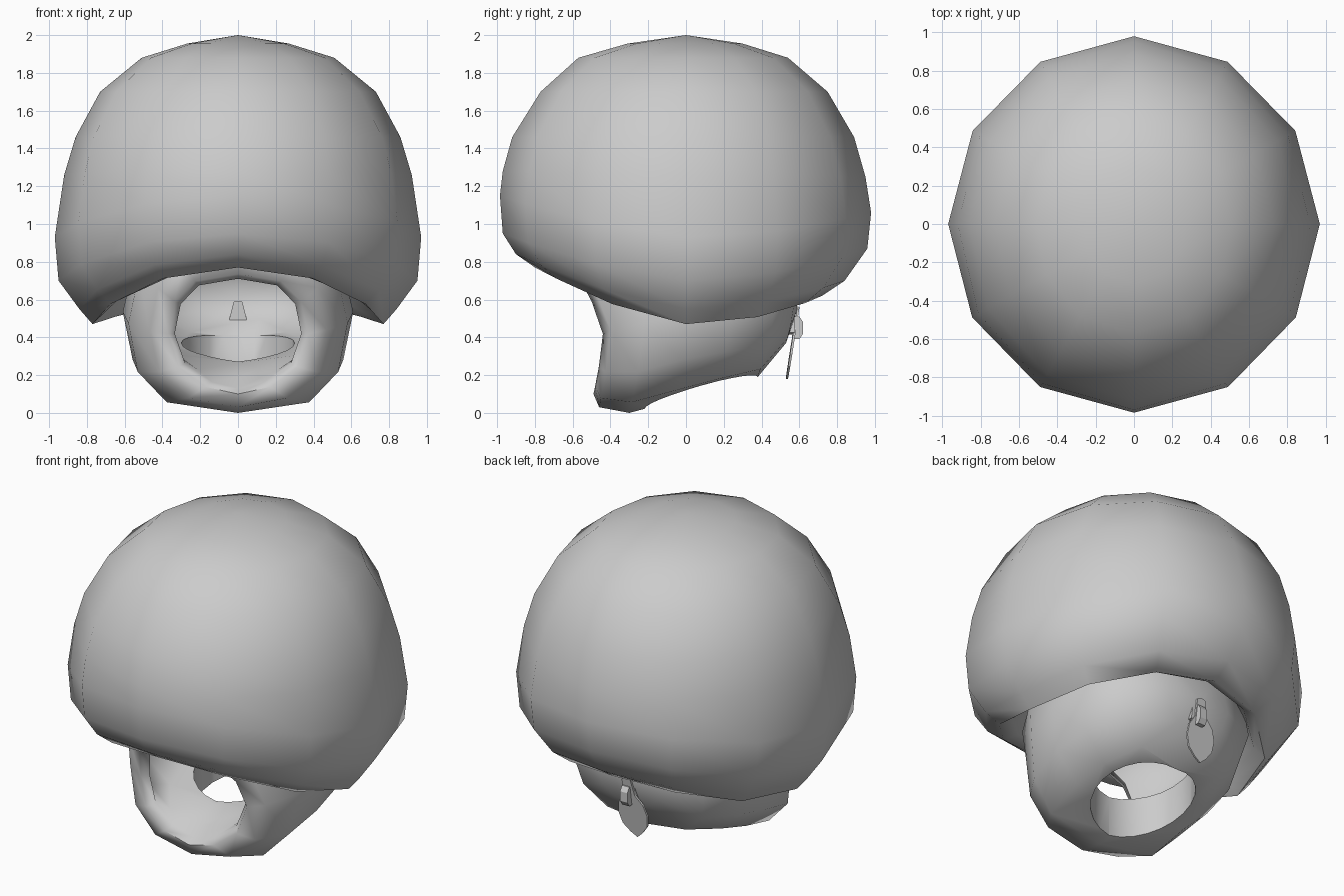
import bpy, bmesh
from math import sin, cos, pi, radians, copysign

cube = bpy.data.objects.get("Cube")
if cube:
    bpy.data.objects.remove(cube)

grey = bpy.data.materials.new("plain_grey")
grey.use_nodes = True
grey.diffuse_color = (0.6, 0.6, 0.6, 1)
grey.node_tree.nodes["Principled BSDF"].inputs["Base Color"].default_value = (0.6, 0.6, 0.6, 1)

SIDES = 12


def add_object(name, bm):
    bmesh.ops.recalc_face_normals(bm, faces=bm.faces)
    mesh = bpy.data.meshes.new(name)
    bm.to_mesh(mesh)
    bm.free()
    mesh.materials.append(grey)
    obj = bpy.data.objects.new(name, mesh)
    bpy.context.collection.objects.link(obj)
    return obj


def select(obj):
    bpy.ops.object.select_all(action='DESELECT')
    obj.select_set(True)
    bpy.context.view_layer.objects.active = obj


def smooth(obj, angle):
    select(obj)
    bpy.ops.object.shade_smooth_by_angle(angle=radians(angle))


def loft(bm, rings, start=None, end=None):
    """Bridge closed rings of points, with optional poles at either end."""
    loops = [[bm.verts.new(p) for p in ring] for ring in rings]
    pairs = [(i, (i + 1) % SIDES) for i in range(SIDES)]
    for a, b in zip(loops, loops[1:]):
        for i, j in pairs:
            bm.faces.new((a[i], a[j], b[j], b[i]))
    for pole, loop in ((start, loops[0]), (end, loops[-1])):
        if pole:
            tip = bm.verts.new(pole)
            for i, j in pairs:
                bm.faces.new((tip, loop[i], loop[j]))


# Cap: each ring gives radius and height at the side, front and back
cap_rings = [
    ((.27, 1.955), (.31, 1.955), (.3, 1.955)),
    ((.51, 1.88), (.57, 1.88), (.54, 1.88)),
    ((.73, 1.7), (.77, 1.7), (.75, 1.7)),
    ((.86, 1.46), (.92, 1.46), (.89, 1.46)),
    ((.92, 1.26), (.97, 1.28), (.95, 1.25)),
    ((.97, .93), (.985, 1.15), (.98, 1.06)),
    ((.95, .7), (.97, .95), (.96, .87)),
    ((.84, .55), (.9, .84), (.84, .7)),
    ((.77, .47), (.8, .77), (.72, .62)),
    ((.71, .54), (.7, .77), (.65, .65)),
    ((.64, .7), (.55, .82), (.57, .75)),
    ((.45, .92), (.4, .95), (.4, .95)),
]


def cap_ring(side, front, back):
    points = []
    for i in range(SIDES):
        t = 2 * pi * i / SIDES
        end, power = (back, 2) if sin(t) > 0 else (front, 1.5)
        k = abs(sin(t)) ** power
        r = side[0] + (end[0] - side[0]) * k
        points.append((r * cos(t), r * sin(t), side[1] + (end[1] - side[1]) * k))
    return points


bm = bmesh.new()
loft(bm, [cap_ring(*r) for r in cap_rings], start=(0, 0, 2))
smooth(add_object("cap", bm), 75)

# Hood: one closed skin, lining from back to front, round the lip, outside to the back
# half width, top z, bottom z, y at the top, middle and bottom, bottom roundness
lining_rings = [
    (.22, .75, .48, .53, .54, .5, .9),
    (.43, .87, .4, .42, .43, .36, .75),
    (.55, .95, .36, .26, .23, .16, .7),
    (.57, .97, .31, 0, 0, -.04, .7),
    (.53, .92, .265, -.3, -.2, -.25, .8),
    (.42, .82, .19, -.46, -.34, -.38, 1),
]
outer_rings = [
    (.335, .71, .13, -.5, -.4, -.44, 1.25),
    (.37, .735, .1, -.58, -.44, -.49, 1.1),
    (.47, .85, .03, -.6, -.4, -.46, .85),
    (.58, .95, 0, -.4, -.22, -.3, .62),
    (.61, 1.0, .07, 0, 0, -.04, .62),
    (.58, .98, .13, .28, .25, .16, .65),
    (.46, .9, .19, .46, .47, .38, .75),
    (.22, .75, .37, .56, .57, .53, .9),
]


def hood_ring(width, top, bottom, y_top, y_mid, y_bottom, roundness):
    points = []
    for i in range(SIDES):
        t = 2 * pi * i / SIDES
        upper = cos(t) > .01
        s = copysign(abs(sin(t)) ** (.7 if upper else roundness), sin(t))
        c = copysign(abs(cos(t)) ** .88, cos(t))
        end = y_top if upper else y_bottom
        z = (top + bottom) / 2 + (top - bottom) / 2 * c
        points.append((width * s, y_mid + (end - y_mid) * abs(c) ** 1.4, z))
    return points


bm = bmesh.new()
loft(bm, [hood_ring(*r) for r in lining_rings + outer_rings],
     start=(0, .555, .6), end=(0, .59, .55))
hood = add_object("hood", bm)

# Neck opening through the thick base
bm = bmesh.new()
bmesh.ops.create_cone(bm, cap_ends=True, segments=24, radius1=.3, radius2=.3, depth=1)
bmesh.ops.translate(bm, verts=bm.verts, vec=(0, .08, 0))
cutter = add_object("neck_cutter", bm)
cutter.hide_render = True

cut = hood.modifiers.new("neck_opening", 'BOOLEAN')
cut.operation = 'DIFFERENCE'
cut.solver = 'EXACT'
cut.object = cutter
select(hood)
bpy.ops.object.convert(target='MESH')
bpy.data.objects.remove(cutter)
smooth(hood, 70)


def extrude_outline(name, outline, vec):
    """Fill an outline and thicken it along a direction."""
    bm = bmesh.new()
    face = bm.faces.new([bm.verts.new(p) for p in outline])
    grown = bmesh.ops.extrude_face_region(bm, geom=[face])["geom"]
    verts = [v for v in grown if isinstance(v, bmesh.types.BMVert)]
    bmesh.ops.translate(bm, verts=verts, vec=vec)
    return add_object(name, bm)


def plate(name, half, depth):
    """Mirror a half outline (x, z) and thicken it along y."""
    full = half + [(-x, z) for x, z in reversed(half) if x > 0]
    return extrude_outline(name, [(x, 0, z) for x, z in full], (0, depth, 0))


# Zip pull: hanging leaf, retaining loop and the slider through the wall
leaf = plate("pull_tab", [(0, 0), (.04, .03), (.085, .08), (.1, .15), (.085, .22),
                          (.04, .28), (.03, .38), (0, .39)], .012)
leaf.location = (-.04, .528, .18)
leaf.rotation_euler = (radians(-9), radians(6), 0)

loop_profile = [(.56, .39), (.6, .39), (.62, .42), (.62, .48), (.6, .51), (.57, .51)]
extrude_outline("pull_loop", [(-.025, y, z) for y, z in loop_profile], (.05, 0, 0))

slider = plate("zip_slider", [(0, .415), (.055, .425), (.045, .5), (.022, .59), (0, .59)], .07)
slider.location.y = .505
